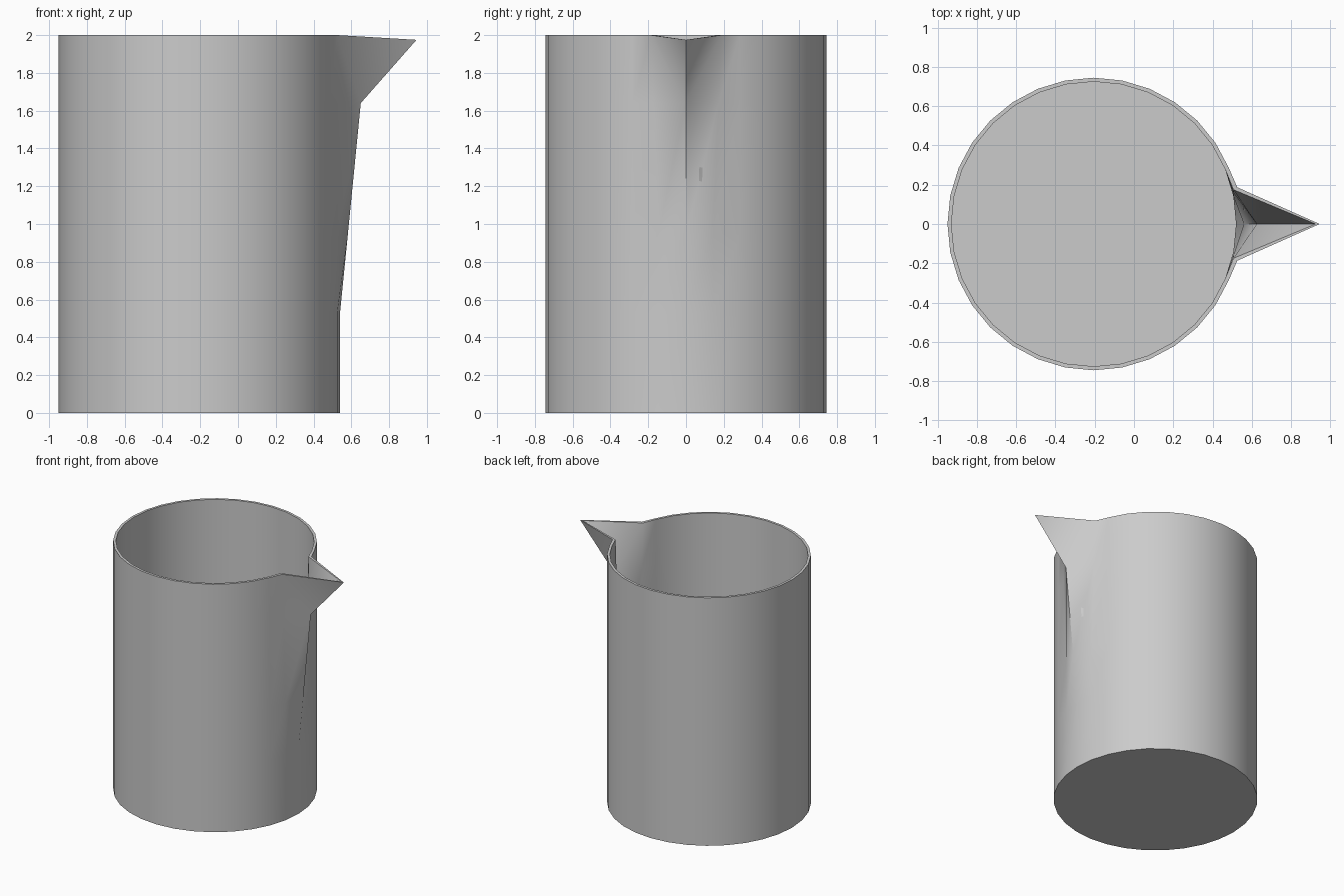
import bpy, bmesh, math

if "Cube" in bpy.data.objects:
    bpy.data.objects.remove(bpy.data.objects["Cube"], do_unlink=True)

SEGMENTS = 32
CENTRE_X = -0.205

glass = bpy.data.materials.new("light_grey")
glass.use_nodes = True
colour = (0.6, 0.6, 0.6, 1)
glass.diffuse_color = colour
glass.node_tree.nodes["Principled BSDF"].inputs["Base Color"].default_value = colour


def ring(bm, radius, z, ridge_x=None, ridge_z=None, side_y=None):
    """One horizontal ring; its +x vertices can be pulled out into the spout."""
    verts = []
    for i in range(SEGMENTS):
        a = math.tau * i / SEGMENTS
        x, y, h = CENTRE_X + radius * math.cos(a), radius * math.sin(a), z
        if i == 0 and ridge_x is not None:
            x, h = ridge_x, ridge_z or z
        if i in (1, SEGMENTS - 1) and side_y is not None:
            y = math.copysign(side_y, y)
        verts.append(bm.verts.new((x, y, h)))
    return verts


bm = bmesh.new()
R, r = 0.745, 0.725
rings = [
    # outer wall, rising
    ring(bm, R, 0),
    ring(bm, R, 0.53),
    ring(bm, R, 0.95, 0.582),
    ring(bm, R, 1.64, 0.65, side_y=0.172),
    ring(bm, R, 2, 0.945, 1.975, 0.187),
    # inner wall, descending
    ring(bm, r, 2, 0.925, 1.975, 0.175),
    ring(bm, r, 1.65, 0.625, side_y=0.16),
    ring(bm, r, 0.95, 0.56),
    ring(bm, r, 0.53),
    ring(bm, r, 0.02),
]
for low, high in zip(rings, rings[1:]):
    for i in range(SEGMENTS):
        j = (i + 1) % SEGMENTS
        quad = (low[i], low[j], high[j], high[i])
        # split the bent spout quads symmetrically, from the ridge outwards
        if i == 0:
            # upper wall folds from rim sides to the knee
            if low in (rings[3], rings[5]):
                knee_low = low is rings[3]
                if knee_low:
                    tris = ((quad[0], quad[1], quad[2]), (quad[0], quad[2], quad[3]))
                else:
                    tris = ((quad[0], quad[1], quad[3]), (quad[1], quad[2], quad[3]))
                for t in tris:
                    bm.faces.new(t)
                continue
        if j == 0 and low in (rings[3], rings[5]):
            if low is rings[3]:
                tris = ((quad[0], quad[1], quad[3]), (quad[1], quad[2], quad[3]))
            else:
                tris = ((quad[0], quad[1], quad[2]), (quad[0], quad[2], quad[3]))
            for t in tris:
                bm.faces.new(t)
            continue
        bm.faces.new(quad)

# underside and inner floor
bm.faces.new(list(reversed(rings[0])))
bm.faces.new(rings[-1])
bmesh.ops.recalc_face_normals(bm, faces=bm.faces)

mesh = bpy.data.meshes.new("beaker_body")
bm.to_mesh(mesh)
bm.free()
mesh.materials.append(glass)
beaker = bpy.data.objects.new("beaker_body", mesh)
bpy.context.collection.objects.link(beaker)

bpy.context.view_layer.objects.active = beaker
beaker.select_set(True)
bpy.ops.object.shade_smooth_by_angle(angle=math.radians(50))
